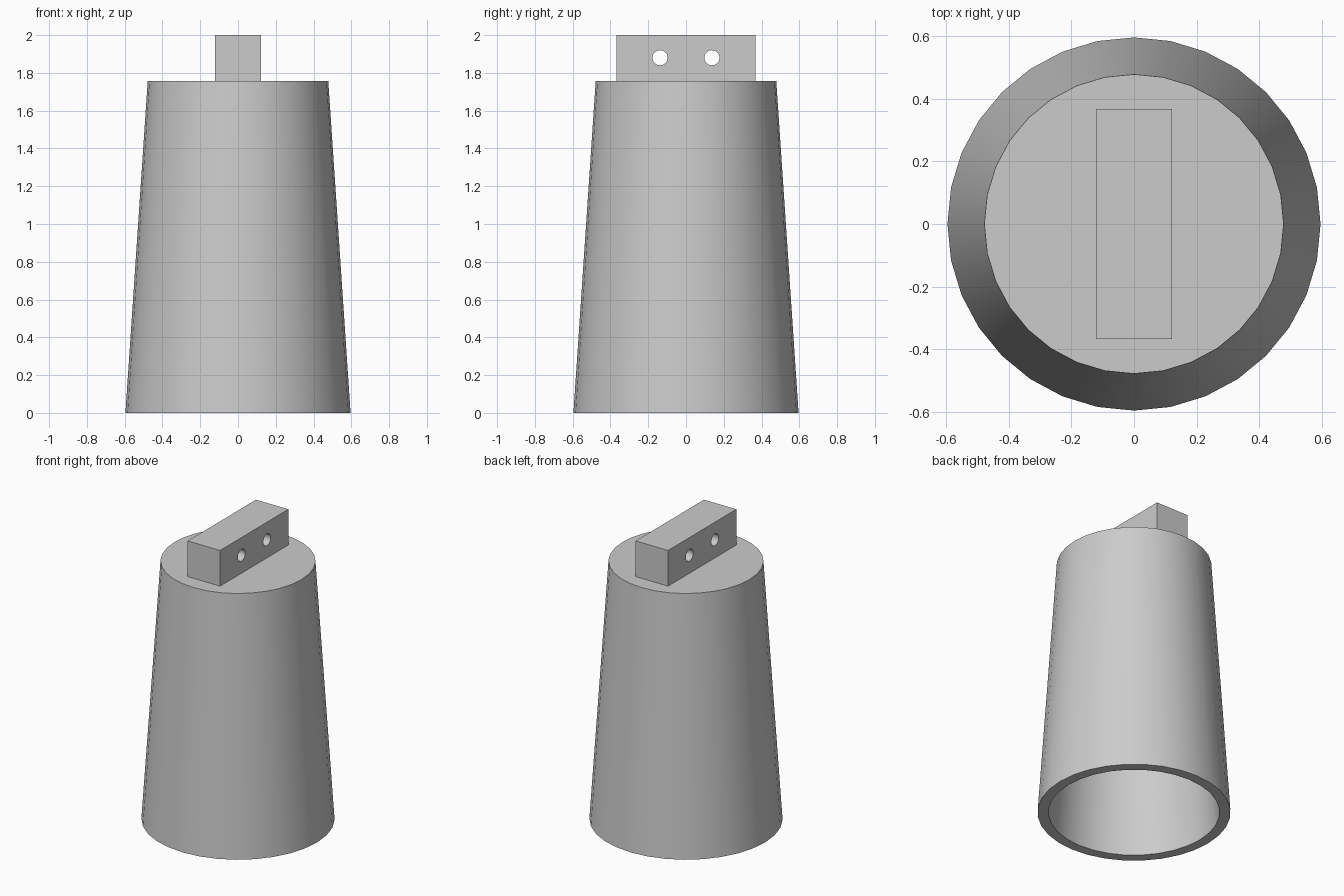
import bpy
import math

cube = bpy.data.objects.get("Cube")
if cube:
    bpy.data.objects.remove(cube, do_unlink=True)

grey = bpy.data.materials.new("plain grey")
grey.use_nodes = True
colour = (0.6, 0.6, 0.6, 1)
grey.diffuse_color = colour
grey.node_tree.nodes["Principled BSDF"].inputs["Base Color"].default_value = colour

SIDES = 32
SHOULDER = 1.757
TOP = 2.0


def finish(obj):
    obj.data.materials.clear()
    obj.data.materials.append(grey)
    bpy.ops.object.select_all(action="DESELECT")
    obj.select_set(True)
    bpy.context.view_layer.objects.active = obj
    bpy.ops.object.shade_smooth_by_angle(angle=math.radians(30))


# Hollow tapered body: outer wall, open bottom rim, inner wall and ceiling
profile = [(0.596, SHOULDER * 0), (0.478, SHOULDER), (0.41, SHOULDER - 0.07), (0.528, 0)]
verts = []
for radius, z in profile:
    for i in range(SIDES):
        a = math.tau * i / SIDES
        verts.append((radius * math.cos(a), radius * math.sin(a), z))


def ring(k):
    return [k * SIDES + i for i in range(SIDES)]


faces = [ring(1), ring(2)[::-1]]
for low, high in ((0, 1), (2, 3), (3, 0)):
    for i in range(SIDES):
        j = (i + 1) % SIDES
        faces.append((ring(low)[i], ring(low)[j], ring(high)[j], ring(high)[i]))
mesh = bpy.data.meshes.new("tapered_body")
mesh.from_pydata(verts, [], faces)
body = bpy.data.objects.new("tapered_body", mesh)
bpy.context.collection.objects.link(body)
finish(body)

# Mounting block on top
height = TOP - SHOULDER
bpy.ops.mesh.primitive_cube_add(size=1, location=(0, 0, SHOULDER + height / 2))
block = bpy.context.object
block.name = "mounting_block"
block.scale = (0.244, 0.734, height)
bpy.ops.object.transform_apply(location=False, rotation=False, scale=True)

# Two cross holes through the block
for y in (-0.137, 0.137):
    bpy.ops.mesh.primitive_cylinder_add(vertices=SIDES, radius=0.04, depth=0.5,
                                        location=(0, y, 1.88), rotation=(0, math.pi / 2, 0))
    cutter = bpy.context.object
    cutter.name = "hole_cutter"
    cutter.hide_render = True
    cut = block.modifiers.new("hole", "BOOLEAN")
    cut.operation = "DIFFERENCE"
    cut.solver = "EXACT"
    cut.object = cutter
    bpy.context.view_layer.objects.active = block
    bpy.ops.object.modifier_apply(modifier=cut.name)
    bpy.data.objects.remove(cutter, do_unlink=True)
finish(block)
